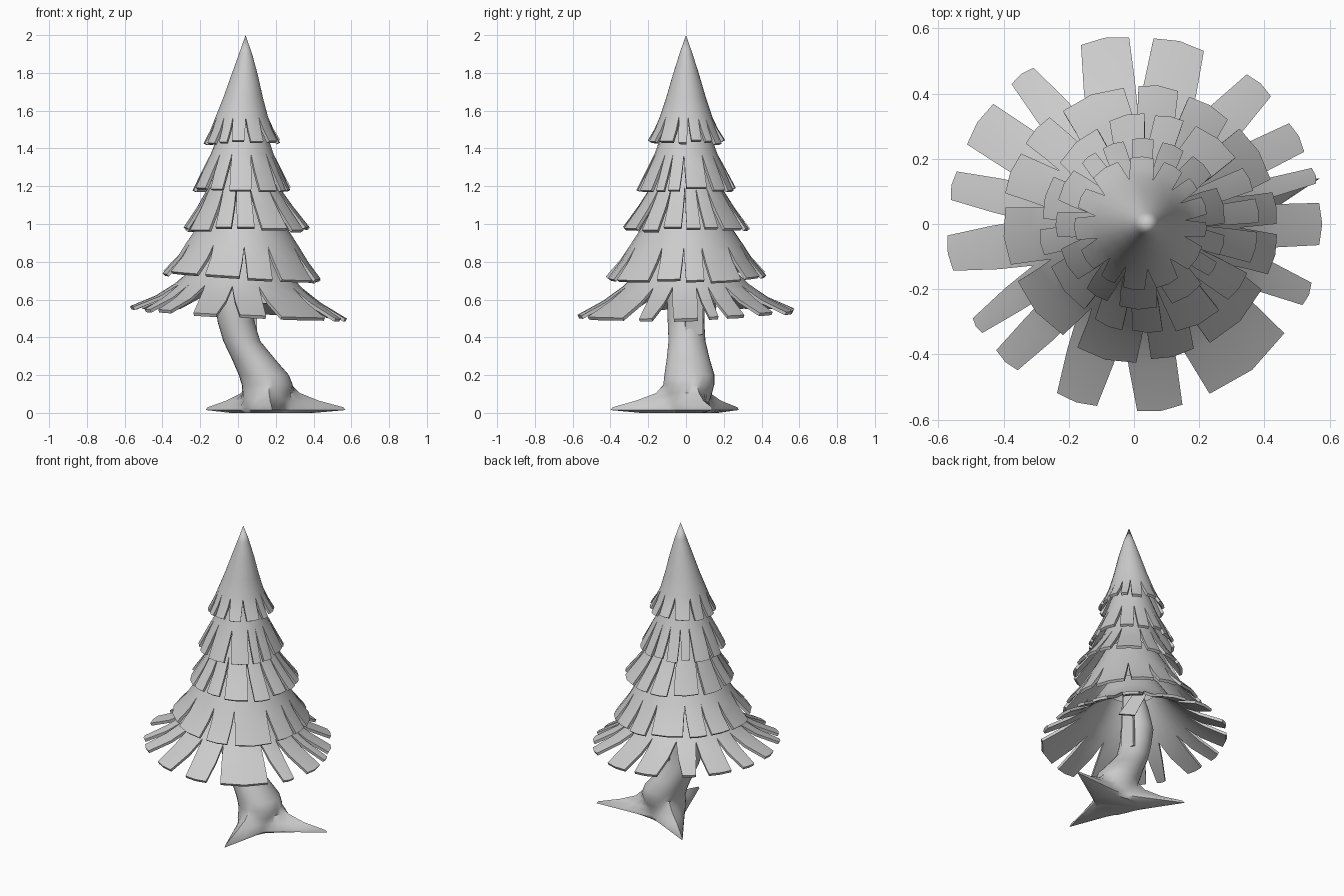
import bpy, bmesh, random
from math import sin, cos, pi, radians, atan2, hypot
from mathutils import Vector

if "Cube" in bpy.data.objects:
    bpy.data.objects.remove(bpy.data.objects["Cube"])

random.seed(11)


def finish(bm, name, thick=0.0, angle=35):
    bmesh.ops.remove_doubles(bm, verts=bm.verts, dist=0.0002)
    me = bpy.data.meshes.new(name)
    bm.to_mesh(me)
    bm.free()
    ob = bpy.data.objects.new(name, me)
    bpy.context.collection.objects.link(ob)
    bpy.context.view_layer.objects.active = ob
    ob.select_set(True)
    if thick:
        m = ob.modifiers.new("thickness", "SOLIDIFY")
        m.thickness = thick
        m.offset = -1
        bpy.ops.object.modifier_apply(modifier=m.name)
    bpy.ops.object.shade_smooth_by_angle(angle=radians(angle))
    ob.select_set(False)
    return ob


def random_leaves(n, fill=0.7):
    """Leaf centre and half-angle pairs of varied width filling a full turn."""
    w = [random.uniform(0.6, 1.5) for _ in range(n)]
    s, a, out = 2 * pi / sum(w), random.random(), []
    for x in w:
        out.append((a + x * s / 2, x * s / 2 * fill))
        a += x * s
    return out


def tier(name, prof, k, leaves, tilt=(0, 0), jitter=0.025):
    """Skirt: rings 0..k are closed, the rings after k split into leaves.
    prof holds (radius, z, centre x)."""
    bm = bmesh.new()
    n, C = len(leaves), 2
    bounds = []
    for i in range(n):
        a, h = leaves[i]
        b, g = leaves[(i + 1) % n]
        if i == n - 1:
            b += 2 * pi
        bounds.append((a + h + b - g) / 2)

    def point(r, z, cx, a):
        x, y = cx + r * cos(a), r * sin(a)
        return bm.verts.new((x, y, z + (tilt[0] * x + tilt[1] * y) * r / prof[-1][0]))

    cols = []
    for i in range(n):
        lo = bounds[i - 1] - (2 * pi if i == 0 else 0)
        cols += [lo + (bounds[i] - lo) * c / C for c in range(C)]
    rings = [[point(*p, a) for a in cols] for p in prof[:k + 1]]
    N = len(cols)
    for r0, r1 in zip(rings, rings[1:]):
        for i in range(N):
            bm.faces.new((r0[i], r1[i], r1[(i + 1) % N], r0[(i + 1) % N]))
    # split leaves
    for i, (a, h) in enumerate(leaves):
        lo, hi = cols[i * C], bounds[i]
        row = [rings[k][(i * C + c) % N] for c in range(C + 1)]
        fr, dz = 1 + random.uniform(-jitter, jitter * 0.4), random.uniform(-0.01, 0.01)
        for j in range(k + 1, len(prof)):
            t = (j - k) / (len(prof) - 1 - k)
            r, z, cx = prof[j]
            new = []
            for c in range(C + 1):
                u = c / C
                ang = (lo + (hi - lo) * u) * (1 - t) + (a - h + 2 * h * u) * t
                rr = r * (1 + (fr - 1) * t) * (1 - 0.01 * t * abs(2 * u - 1))
                new.append(point(rr, z + dz * t, cx, ang))
            for c in range(C):
                bm.faces.new((row[c], new[c], new[c + 1], row[c + 1]))
            row = new
    return finish(bm, name, 0.018)


# Foliage tiers, top to bottom
tier("foliage_top", [(0.0, 2.0, 0.04), (0.035, 1.9, 0.04), (0.07, 1.79, 0.035), (0.105, 1.67, 0.027),
                     (0.14, 1.565, 0.02), (0.168, 1.5, 0.02), (0.205, 1.435, 0.02)], 4, random_leaves(13, 0.66))
tier("foliage_upper", [(0.08, 1.6, 0.025), (0.13, 1.47, 0.025), (0.167, 1.37, 0.022),
                       (0.215, 1.28, 0.02), (0.265, 1.185, 0.02)], 2, random_leaves(14))
tier("foliage_middle", [(0.12, 1.34, 0.03), (0.185, 1.2, 0.03), (0.255, 1.09, 0.04),
                        (0.34, 0.975, 0.05)], 1, random_leaves(14, 0.75))
tier("foliage_lower", [(0.16, 1.12, 0.03), (0.24, 0.98, 0.025), (0.3, 0.89, 0.025), (0.35, 0.815, 0.025),
                       (0.43, 0.725, 0.02)], 2, random_leaves(13, 0.78), (-0.06, 0.03))
bottom = [(-171, 5.5), (-147, 2.7), (-133, 4.5), (-108, 6.5), (-82, 7), (-51, 15), (-22, 3.7), (0, 6.5),
          (15, 2.5), (28, 5), (48, 5), (76, 8), (99, 7.5), (127, 4.2), (147, 7.5), (168, 4.5)]
tier("foliage_bottom", [(0.17, 0.88, 0.01), (0.25, 0.76, 0.01), (0.335, 0.675, 0.0),
                        (0.44, 0.60, 0.0), (0.578, 0.53, 0.0)], 2,
     [(radians(a), radians(h)) for a, h in bottom], (-0.05, 0.03), 0.01)


# Loose leaves hanging beside the trunk
def hanging_leaf(name, top, low, side, w):
    bm = bmesh.new()
    top, low, side = Vector(top), Vector(low), Vector(side).normalized()
    bm.faces.new([bm.verts.new(p) for p in (top - side * w * 0.7, low - side * w,
                                            low + side * w, top + side * w * 0.7)])
    finish(bm, name, 0.018)


hanging_leaf("hanging_leaf_right", (0.1, 0.06, 0.78), (0.09, 0.04, 0.41), (-0.2, 1, 0.1), 0.05)
hanging_leaf("hanging_leaf_back", (0.08, 0.2, 0.78), (0.16, 0.12, 0.58), (1, -0.6, 0), 0.05)

# Trunk with three webbed roots, lofted as one skin
tips = sorted((atan2(y, x - 0.15), hypot(x - 0.15, y)) for x, y in ((0.57, 0.14), (0.18, -0.4), (-0.17, 0.28)))
angles = []
for i, (a, _) in enumerate(tips):
    b = tips[(i + 1) % 3][0] + (2 * pi if i == 2 else 0)
    angles += [a + (b - a) * s / 10 for s in range(10)]
# (z, centre x, centre y, radius, root reach)
rings = [(0.0, 0.15, 0, 0.09, 0.6), (0.015, 0.15, 0, 0.11, 1.0), (0.03, 0.15, 0, 0.12, 0.97),
         (0.065, 0.15, 0, 0.125, 0.66), (0.105, 0.152, 0.01, 0.128, 0.42), (0.15, 0.155, 0.015, 0.135, 0),
         (0.2, 0.137, 0.018, 0.133, 0), (0.28, 0.085, 0.012, 0.115, 0), (0.38, 0.02, 0.005, 0.098, 0),
         (0.48, -0.01, 0, 0.097, 0), (0.6, -0.025, 0, 0.1, 0), (0.72, -0.01, 0, 0.085, 0),
         (0.9, 0.02, 0, 0.05, 0)]
bm = bmesh.new()
loft = []
for z, cx, cy, r, reach in rings:
    ring = []
    for a in angles:
        rad = r
        for ta, length in tips:
            d = abs((a - ta + pi) % (2 * pi) - pi)
            if reach and d < pi / 2:
                rad = max(rad, 1 / (cos(d) / (length * reach) + sin(d) / 0.12))
        ring.append(bm.verts.new((cx + rad * cos(a), cy + rad * sin(a), z)))
    loft.append(ring)
for r0, r1 in zip(loft, loft[1:]):
    for i in range(30):
        j = (i + 1) % 30
        bm.faces.new((r0[i], r0[j], r1[j], r1[i]))
bm.faces.new(loft[0][::-1])
bm.faces.new(loft[-1])
finish(bm, "trunk_and_roots", 0, 40)
